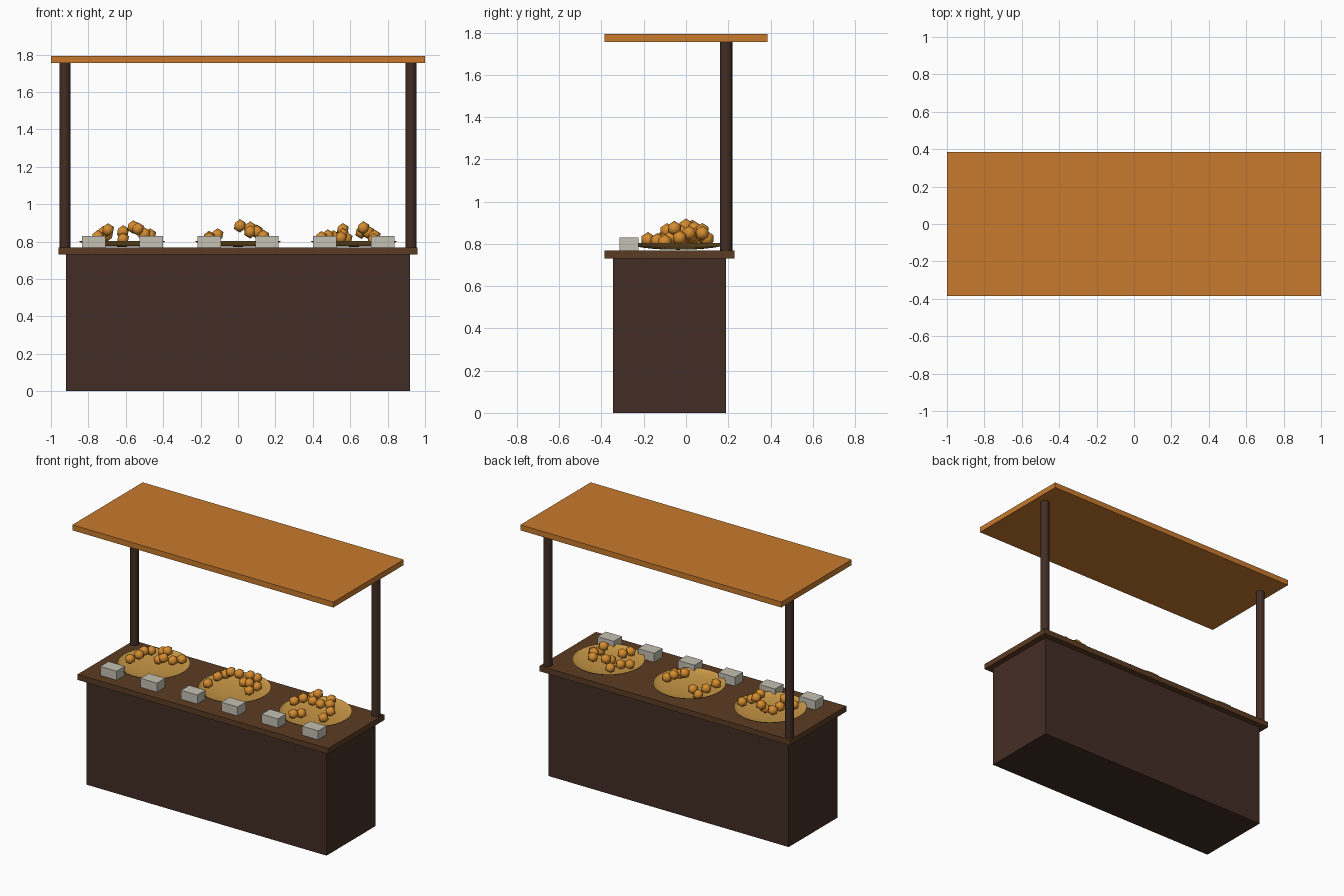
import bpy, bmesh, math

if "Cube" in bpy.data.objects:
    bpy.data.objects.remove(bpy.data.objects["Cube"])


def material(name, rgb):
    m = bpy.data.materials.new(name)
    m.diffuse_color = (*rgb, 1)
    m.use_nodes = True
    m.node_tree.nodes["Principled BSDF"].inputs["Base Color"].default_value = m.diffuse_color
    return m


DARK = material("dark_wood", (0.055, 0.026, 0.018))
PLANK = material("brown_plank", (0.105, 0.045, 0.017))
ORANGE = material("orange_canopy", (0.58, 0.195, 0.027))
GOLD = material("golden_dish", (0.58, 0.31, 0.06))
FRUIT = material("fruit_orange", (0.66, 0.26, 0.028))
GREY = material("pale_grey", (0.55, 0.53, 0.45))


def finish(bm, name, mat, smooth=False):
    me = bpy.data.meshes.new(name)
    for f in bm.faces:
        f.smooth = smooth
    bm.to_mesh(me)
    bm.free()
    me.materials.append(mat)
    ob = bpy.data.objects.new(name, me)
    bpy.context.collection.objects.link(ob)
    return ob


def box(name, mat, x, y, z):
    """Box given as (min, max) ranges."""
    bm = bmesh.new()
    bmesh.ops.create_cube(bm, size=1)
    for v in bm.verts:
        for i, (lo, hi) in enumerate((x, y, z)):
            v.co[i] = hi if v.co[i] > 0 else lo
    return finish(bm, name, mat)


def post(name, x):
    bpy.ops.mesh.primitive_cylinder_add(vertices=16, radius=0.029, depth=0.987,
                                        location=(x, 0.19, 1.2625))
    ob = bpy.context.object
    ob.name = name
    ob.data.materials.append(DARK)
    bpy.ops.object.shade_smooth_by_angle()


def dish(name, x, y, radius=0.23, depth=0.032, rim_z=0.804):
    """Shallow open bowl: flattened lower half of a sphere."""
    bm = bmesh.new()
    bmesh.ops.create_uvsphere(bm, u_segments=32, v_segments=16, radius=1)
    bmesh.ops.delete(bm, geom=[v for v in bm.verts if v.co.z > 0.01], context='VERTS')
    for v in bm.verts:
        v.co = (x + v.co.x * radius, y + v.co.y * radius, rim_z + v.co.z * depth)
    bmesh.ops.reverse_faces(bm, faces=bm.faces)
    return finish(bm, name, GOLD, True)


def fruit(name, loc):
    bm = bmesh.new()
    bmesh.ops.create_icosphere(bm, subdivisions=1, radius=0.036)
    bmesh.ops.translate(bm, verts=bm.verts, vec=loc)
    return finish(bm, name, FRUIT, True)


# Counter and canopy
box("counter_body", DARK, (-0.92, 0.92), (-0.345, 0.19), (0, 0.735))
box("counter_top", PLANK, (-0.96, 0.96), (-0.385, 0.23), (0.73, 0.768))
box("canopy", ORANGE, (-1, 1), (-0.385, 0.385), (1.755, 1.793))
for side, x in (("left", -0.925), ("right", 0.925)):
    post("post_" + side, x)

# Price blocks along the front edge
for i in range(6):
    cx = -0.772 + 0.309 * i
    box(f"price_block_{i + 1}", GREY, (cx - 0.0625, cx + 0.0625),
        (-0.315, -0.225), (0.768, 0.83))

# Dishes with piles of fruit
piles = {
    -0.62: [(-.75, -.11, .826), (-.695, -.09, .862), (-.72, 0, .848), (-.70, .05, .836),
            (-.615, .055, .852), (-.615, .01, .812), (-.56, .03, .878), (-.535, -.05, .867),
            (-.50, 0, .84), (-.47, .057, .835)],
    0.0: [(-.155, -.108, .815), (-.155, 0, .822), (-.11, .08, .835), (-.15, .08, .81),
          (.01, 0, .884), (.065, -.03, .852), (.065, .04, .872), (.10, .066, .855),
          (.10, -.02, .852), (.135, .015, .825), (.135, -.07, .828)],
    0.62: [(.445, -.02, .82), (.48, .03, .83), (.51, .10, .825), (.56, .077, .863),
           (.55, -.18, .82), (.58, -.135, .815), (.67, -.055, .873), (.66, .077, .85),
           (.695, .015, .85), (.73, -.03, .828), (.725, -.10, .81), (.56, .02, .836)],
}
for p, (cx, spots) in enumerate(piles.items()):
    dish(f"dish_{p + 1}", cx, -0.037)
    for i, loc in enumerate(spots):
        fruit(f"fruit_{p + 1}_{i + 1}", loc)
